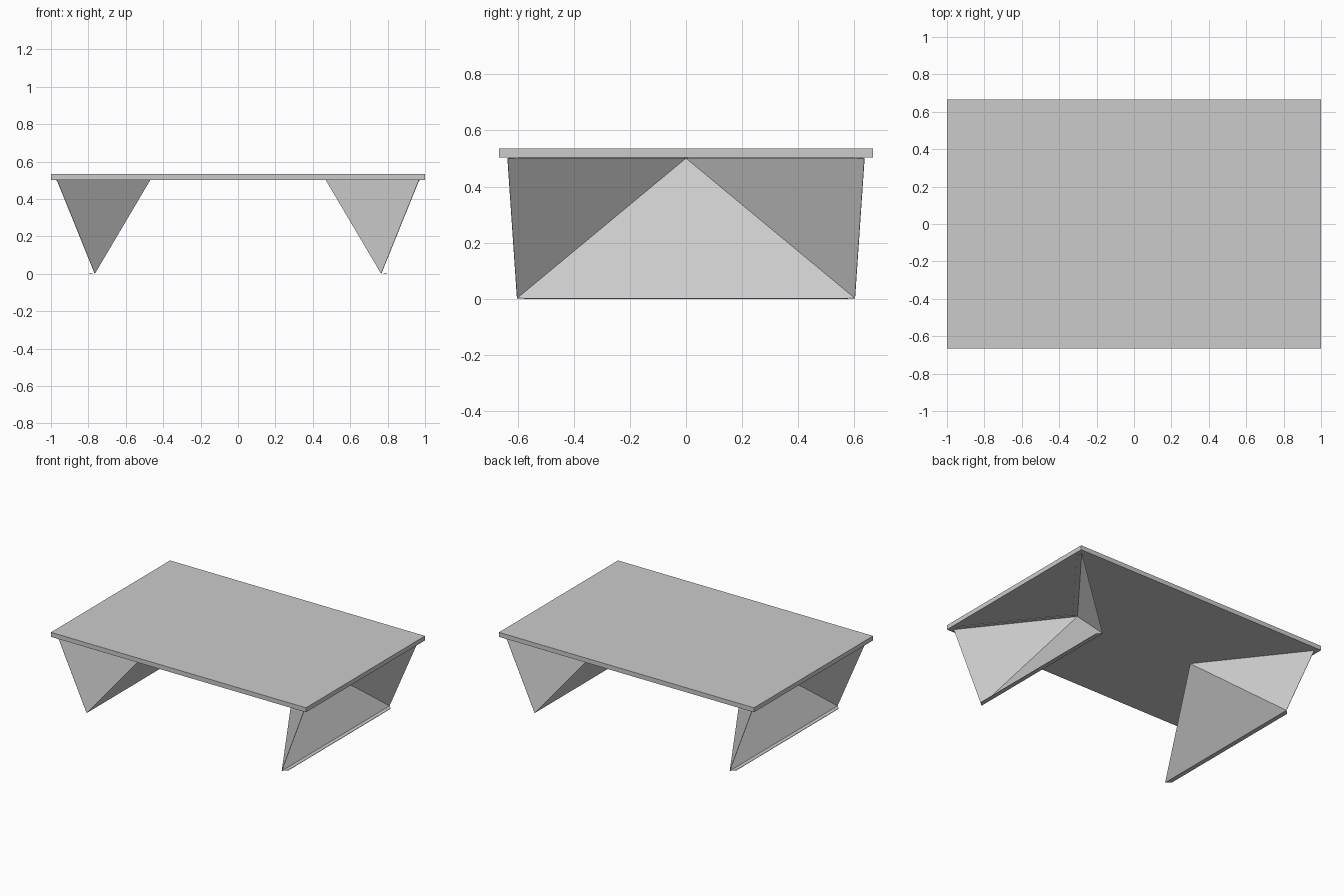
import bpy, bmesh
from mathutils import Vector

if "Cube" in bpy.data.objects:
    bpy.data.objects.remove(bpy.data.objects["Cube"])

TOP_Z, HEIGHT = 0.503, 0.535   # underside and upper side of the table top
SHEET = 0.003                  # thickness of the folded leg sheet
TAB = 0.03                     # width of the folded tabs


def finish(bm, name):
    bmesh.ops.recalc_face_normals(bm, faces=bm.faces)
    mesh = bpy.data.meshes.new(name)
    bm.to_mesh(mesh)
    bm.free()
    obj = bpy.data.objects.new(name, mesh)
    bpy.context.collection.objects.link(obj)
    return obj


# Table top slab
bm = bmesh.new()
bmesh.ops.create_cube(bm, size=1)
bmesh.ops.scale(bm, vec=(2, 4 / 3, HEIGHT - TOP_Z), verts=bm.verts)
bmesh.ops.translate(bm, vec=(0, 0, (HEIGHT + TOP_Z) / 2), verts=bm.verts)
finish(bm, "table_top")


def tab(bm, a, b, inward):
    """Horizontal tab with mitred ends, folded off the edge a-b."""
    along = (b.co - a.co).normalized() * TAB
    side = Vector(inward).normalized() * TAB
    c = bm.verts.new(b.co - along + side)
    d = bm.verts.new(a.co + along + side)
    bm.faces.new((a, b, c, d))


# Folded sheet leg: a leaning middle triangle and two side triangles
bm = bmesh.new()
low, high = SHEET / 2, TOP_Z - SHEET / 2
apex = bm.verts.new((0.47, 0, high))
foot = [bm.verts.new((0.766, s * 0.602, low)) for s in (-1, 1)]
corner = [bm.verts.new((0.968, s * 0.636, high)) for s in (-1, 1)]
bm.faces.new((foot[0], foot[1], apex))
for i, s in enumerate((-1, 1)):
    bm.faces.new((foot[i], apex, corner[i]))
    edge = corner[i].co - apex.co
    tab(bm, apex, corner[i], (abs(edge.y), -s * edge.x, 0))
tab(bm, foot[0], foot[1], (1, 0, 0))
legs = finish(bm, "folded_legs")

# Sheet thickness, then the opposite leg
solid = legs.modifiers.new("thickness", 'SOLIDIFY')
solid.thickness = SHEET
solid.offset = 0
legs.modifiers.new("mirror", 'MIRROR').use_axis = (True, False, False)
